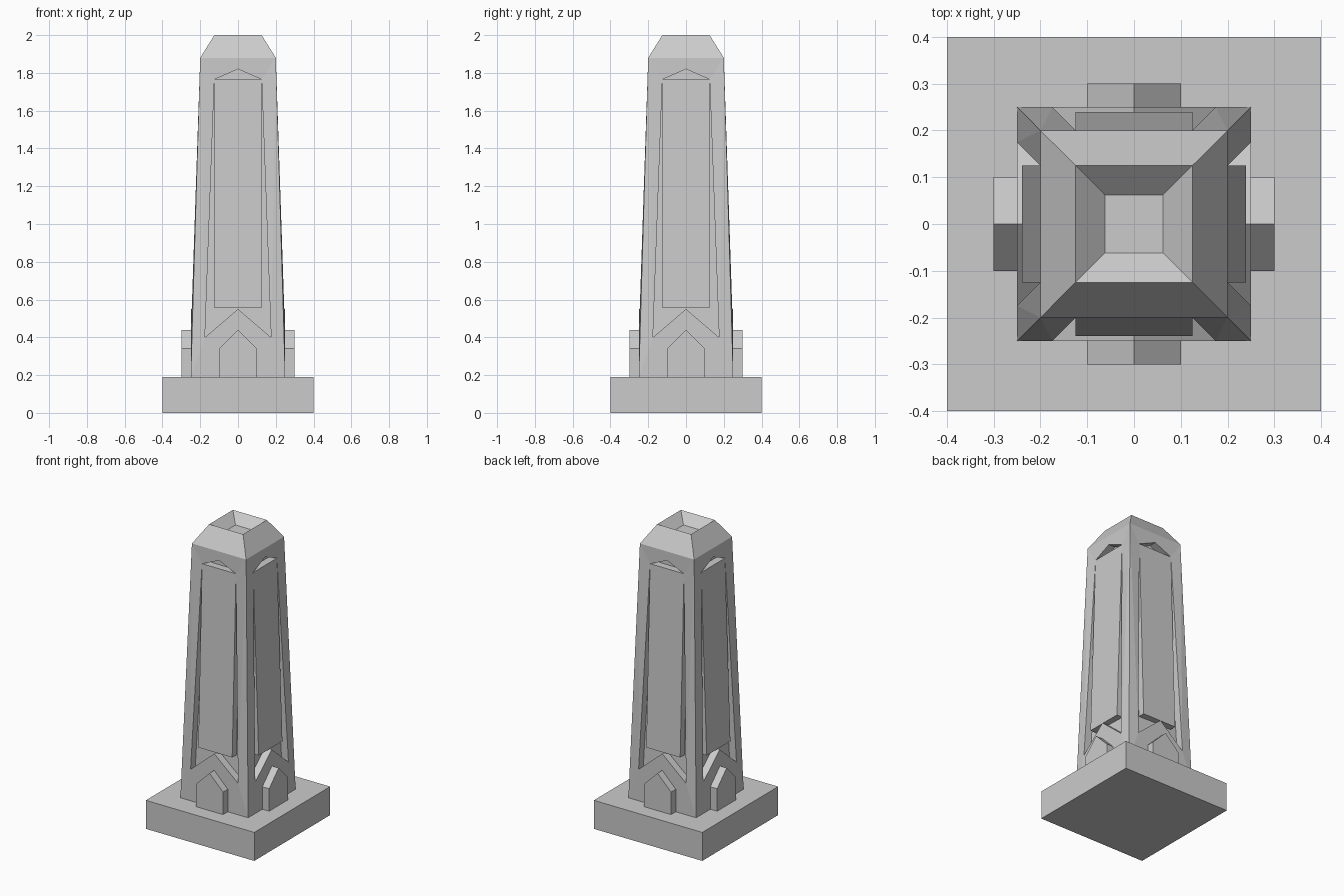
import bpy, bmesh
from math import radians
from mathutils import Matrix, Vector

if "Cube" in bpy.data.objects:
    bpy.data.objects.remove(bpy.data.objects["Cube"])


def make_object(name, faces, turns=4):
    """Build a mesh from point-list faces, repeated around z."""
    bm = bmesh.new()
    for k in range(turns):
        rot = Matrix.Rotation(radians(90 * k), 3, 'Z')
        for pts in faces:
            bm.faces.new([bm.verts.new(rot @ Vector(p)) for p in pts])
    bmesh.ops.remove_doubles(bm, verts=bm.verts, dist=1e-4)
    bmesh.ops.recalc_face_normals(bm, faces=bm.faces)
    mesh = bpy.data.meshes.new(name)
    bm.to_mesh(mesh)
    bm.free()
    obj = bpy.data.objects.new(name, mesh)
    bpy.context.collection.objects.link(obj)
    return obj


def prism(front, back):
    """Closed solid between two matching outlines."""
    n = len(front)
    return [front, back] + [[front[i], front[(i + 1) % n], back[(i + 1) % n], back[i]]
                            for i in range(n)]


def mx(p):
    return (-p[0], p[1], p[2])


def inset(p, d=0.05):
    return (p[0], p[1] + d, p[2])


# Square plinth
bpy.ops.mesh.primitive_cube_add(size=1, location=(0, 0, 0.095))
plinth = bpy.context.object
plinth.name = "plinth"
plinth.scale = (0.8, 0.8, 0.19)

# Tapered shaft: one front side, turned four times
A = (0.25, -0.25, 0.19)     # foot corner
B = (0.175, -0.25, 0.40)    # recess lower corner
C = (0, -0.25, 0.55)        # chevron tip
D = (0.20, -0.20, 1.88)     # shoulder corner
E = (0.125, -0.20, 1.765)   # recess upper corner
F = (0, -0.20, 1.82)        # recess peak
R = (0.125, -0.125, 2.0)    # rim corner
P = (0.0625, -0.0625, 1.94)  # top pocket floor corner

side = [
    [mx(A), A, B, C, mx(B)],
    [mx(D), mx(E), F, E, D],
    [mx(D), D, R, mx(R)],
    [mx(R), R, P, mx(P)],
]
half = [[A, D, B], [B, D, E], [inset(p) for p in (B, E, F, C)]]
for a, b in ((C, B), (B, E), (E, F)):
    half.append([a, b, inset(b), inset(a)])
side += half + [[mx(p) for p in f] for f in half]
# Pocket floor quarter and hidden underside quarter
side += [[mx(P), P, (0, 0, P[2])], [mx(A), A, (0, 0, A[2])]]
make_object("shaft", side)

# Raised panels inside the recesses
panel = [(-0.125, -0.24, 0.555), (0.125, -0.24, 0.555),
         (0.125, -0.20, 1.765), (-0.125, -0.20, 1.765)]
make_object("side_panels", prism(panel, [inset(p) for p in panel]))

# Gabled blocks at the foot
gable = [(-0.1, 0.19), (0.1, 0.19), (0.1, 0.34), (0, 0.44), (-0.1, 0.34)]
make_object("gabled_blocks", prism([(x, -0.30, z) for x, z in gable],
                                   [(x, -0.25, z) for x, z in gable]))
